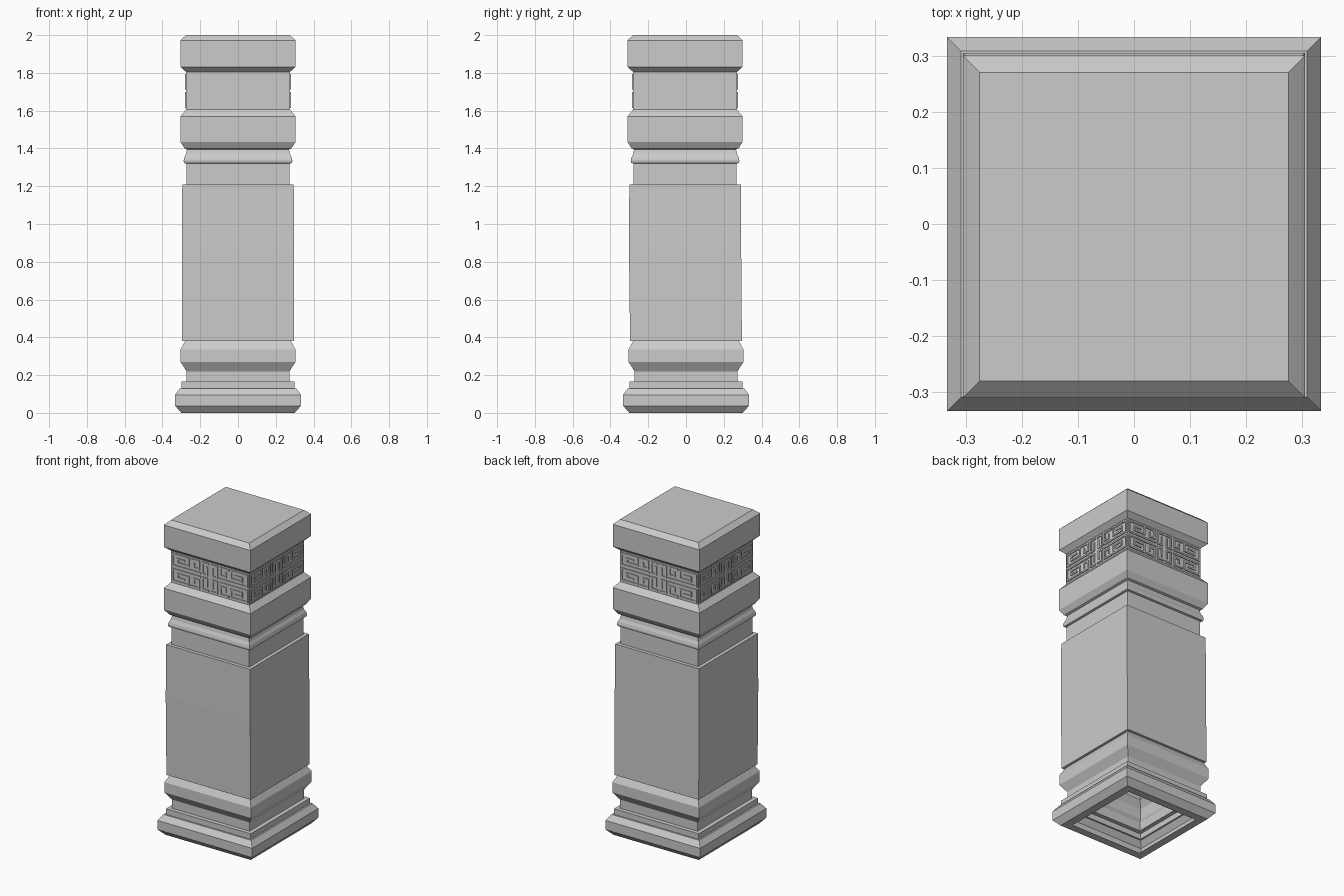
import bpy, bmesh
from mathutils import Matrix, Vector

if "Cube" in bpy.data.objects:
    bpy.data.objects.remove(bpy.data.objects["Cube"])

LEAN = -0.005  # the upper part sits slightly toward the front


def make_object(name, bm):
    mesh = bpy.data.meshes.new(name)
    bm.to_mesh(mesh)
    bm.free()
    ob = bpy.data.objects.new(name, mesh)
    bpy.context.collection.objects.link(ob)
    return ob


def square_shell(name, profile, cap_top=False):
    """Stack square rings from (half width, z) points, open at the bottom."""
    bm = bmesh.new()
    prev = None
    for w, z in profile:
        dy = LEAN * min(1, max(0, (z - 0.38) / 0.5))
        ring = [bm.verts.new((sx * w, sy * w + dy, z))
                for sx, sy in ((-1, -1), (1, -1), (1, 1), (-1, 1))]
        if prev:
            for i in range(4):
                j = (i + 1) % 4
                bm.faces.new((prev[i], prev[j], ring[j], ring[i]))
        prev = ring
    if cap_top:
        bm.faces.new(prev)
    return make_object(name, bm)


# Stepped plinth with a chamfered foot and a bottom rim
square_shell("plinth", [
    (0.25, 0.0), (0.30, 0.0), (0.333, 0.037), (0.333, 0.095), (0.308, 0.13),
    (0.298, 0.13), (0.298, 0.165), (0.272, 0.165), (0.272, 0.22),
    (0.305, 0.27), (0.305, 0.335), (0.28, 0.38)])

# Plain square shaft with narrow ledges top and bottom
square_shell("shaft", [
    (0.28, 0.38), (0.296, 0.38), (0.297, 0.88), (0.295, 1.21), (0.273, 1.21)])

# Neck, rounded moulding, collar, frieze block and chamfered cap
square_shell("capital", [
    (0.273, 1.21), (0.273, 1.32), (0.285, 1.323), (0.288, 1.335),
    (0.284, 1.352), (0.275, 1.37), (0.27, 1.395), (0.283, 1.40),
    (0.305, 1.435), (0.305, 1.57), (0.275, 1.605), (0.275, 1.805),
    (0.305, 1.832), (0.305, 1.972), (0.275, 2.0)], cap_top=True)

# Key pattern: one quarter of a face as paths of (x, z) from the face centre
KEYS = [
    [(0.07, 0.012), (0.262, 0.012), (0.262, 0.085), (0.15, 0.085),
     (0.15, 0.035), (0.225, 0.035), (0.225, 0.06), (0.18, 0.06)],
    [(0.13, 0.085), (0.075, 0.085), (0.075, 0.035), (0.11, 0.035), (0.11, 0.06)],
    [(0.012, 0.085), (0.05, 0.085), (0.05, 0.012), (0.02, 0.012), (0.02, 0.06)],
]
H = 0.005        # half width of a raised line
DEPTH = 0.006    # height of the relief
FACE = 0.275
MID = 1.705


def add_bar(bm, p, q, first, sx, sz, turn):
    d = (q - p).normalized()
    a = p - d * H if first else p + d * H
    b = q + d * H
    c = (a + b) / 2
    size = (max(abs(b.x - a.x), 2 * H), DEPTH, max(abs(b.y - a.y), 2 * H))
    place = Matrix.Translation((sx * c.x, -FACE - DEPTH / 2, MID + sz * c.y))
    shift = Matrix.Translation((0, LEAN, 0))
    bmesh.ops.create_cube(bm, size=1, matrix=shift @ turn @ place @ Matrix.Diagonal((*size, 1)))


for k, side in enumerate(("front", "right", "back", "left")):
    bm = bmesh.new()
    turn = Matrix.Rotation(k * 1.5707963, 4, 'Z')
    for sx in (-1, 1):
        for sz in (-1, 1):
            for path in KEYS:
                pts = [Vector(p) for p in path]
                for i in range(len(pts) - 1):
                    add_bar(bm, pts[i], pts[i + 1], i == 0, sx, sz, turn)
    make_object("key_pattern_" + side, bm)
